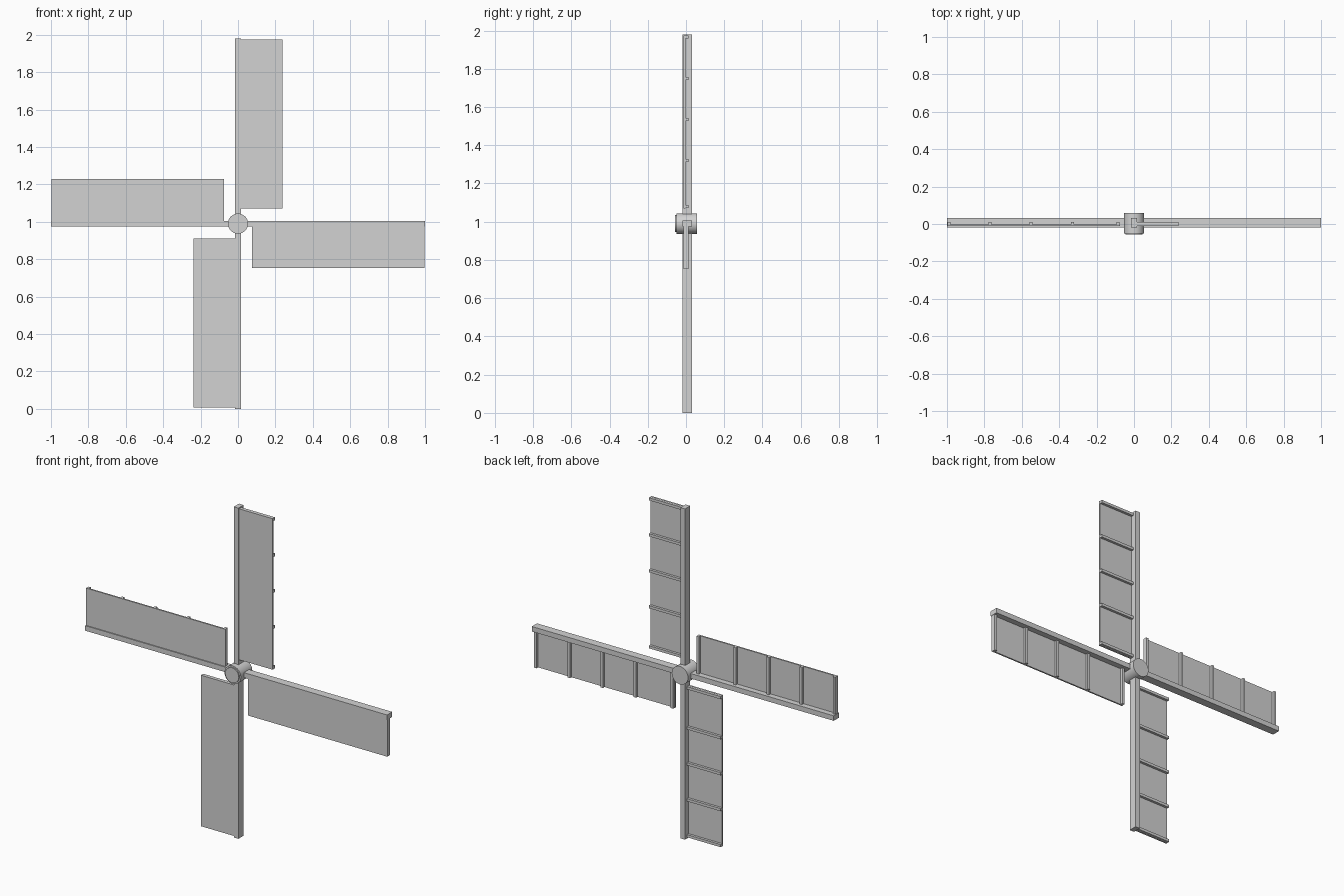
import bpy, bmesh, math
from mathutils import Matrix, Vector

if "Cube" in bpy.data.objects:
    bpy.data.objects.remove(bpy.data.objects["Cube"], do_unlink=True)

CENTRE = Vector((0, 0, 0.99))
GREY = (0.65, 0.65, 0.65, 1)
mat = bpy.data.materials.new("light_grey")
mat.use_nodes = True
mat.diffuse_color = GREY
mat.node_tree.nodes["Principled BSDF"].inputs["Base Color"].default_value = GREY


def add_object(name, bm):
    mesh = bpy.data.meshes.new(name)
    bmesh.ops.recalc_face_normals(bm, faces=bm.faces)
    bm.to_mesh(mesh)
    bm.free()
    mesh.materials.append(mat)
    obj = bpy.data.objects.new(name, mesh)
    bpy.context.collection.objects.link(obj)
    return obj


def add_box(name, lo, hi, turn):
    """Box in the upright arm's frame, turned about the hub."""
    bm = bmesh.new()
    bmesh.ops.create_cube(bm, size=1)
    lo, hi = Vector(lo), Vector(hi)
    size = hi - lo
    place = Matrix.Translation((lo + hi) / 2) @ Matrix.Diagonal((*size, 1))
    bmesh.ops.transform(bm, matrix=Matrix.Translation(CENTRE) @ turn @ place, verts=bm.verts)
    return add_object(name, bm)


# Sizes for upright and sideways arms: spar reach, panel start, panel end
UPRIGHT = (0.99, 0.08, 0.984)
SIDEWAYS = (1.0, 0.076, 0.998)
BATTENS = 5

# Four arms, each with a spar, a thin panel and battens behind it
for i, side in enumerate(["upper", "left", "lower", "right"]):
    turn = Matrix.Rotation(i * math.pi / 2, 4, 'Y')
    reach, start, end = SIDEWAYS if i % 2 else UPRIGHT
    add_box(f"{side}_spar", (-0.015, -0.018, 0.0), (0.015, 0.031, reach), turn)
    add_box(f"{side}_panel", (0.0, -0.012, start), (0.238, -0.003, end), turn)
    first, last = start + 0.009, end - 0.009
    for n in range(BATTENS):
        # the gap next to the hub is a little wider than the others
        r = first if n == 0 else last - (BATTENS - 1 - n) * (last - first) * 0.243
        add_box(f"{side}_batten_{n + 1}", (0.0, -0.003, r - 0.008),
                (0.238, 0.012, r + 0.008), turn)

# Round hub with a stepped front cap, spun around the y axis
profile = [(0, -0.057), (0.045, -0.057), (0.045, -0.05), (0.054, -0.05), (0.054, 0.058), (0, 0.058)]
bm = bmesh.new()
verts = [bm.verts.new(CENTRE + Vector((r, y, 0))) for r, y in profile]
edges = [bm.edges.new(pair) for pair in zip(verts, verts[1:])]
bmesh.ops.spin(bm, geom=verts + edges, cent=CENTRE, axis=(0, 1, 0), angle=2 * math.pi, steps=32)
bmesh.ops.remove_doubles(bm, verts=bm.verts, dist=0.0001)
hub = add_object("hub", bm)
bpy.ops.object.select_all(action='DESELECT')
hub.select_set(True)
bpy.context.view_layer.objects.active = hub
bpy.ops.object.shade_smooth_by_angle(angle=math.radians(30))
